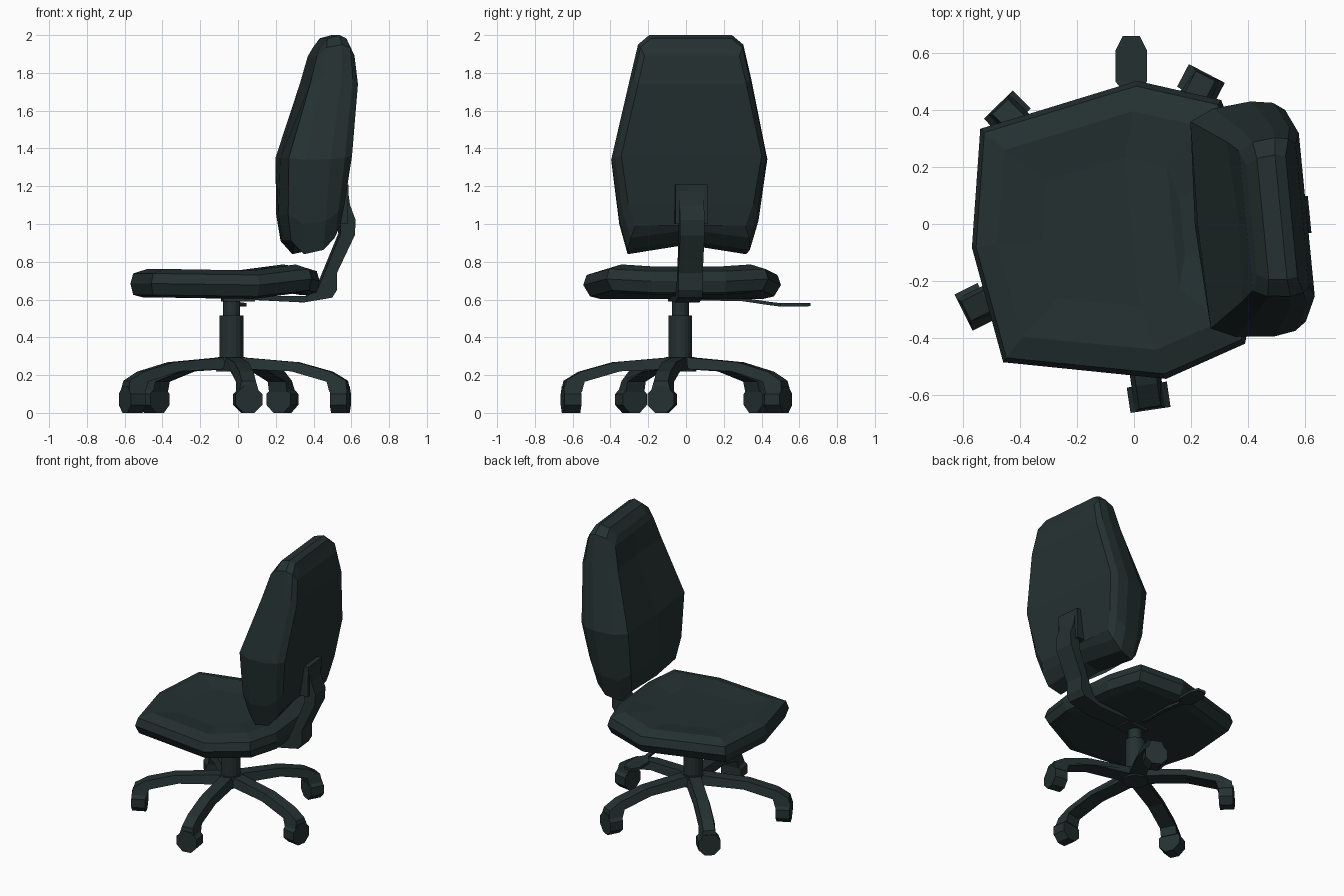
import bpy, bmesh, math
from mathutils import Matrix, Vector

if "Cube" in bpy.data.objects:
    bpy.data.objects.remove(bpy.data.objects["Cube"])

mat = bpy.data.materials.new("dark slate")
mat.diffuse_color = (0.018, 0.030, 0.030, 1)
mat.use_nodes = True
mat.node_tree.nodes["Principled BSDF"].inputs["Base Color"].default_value = mat.diffuse_color

CENTRE = Matrix.Translation((-0.035, -0.03, 0))
CHAIR = CENTRE @ Matrix.Rotation(math.radians(5.6), 4, 'Z')   # chair faces local -x


def finish(name, bm, matrix):
    bm.transform(matrix)
    bmesh.ops.recalc_face_normals(bm, faces=bm.faces[:])
    me = bpy.data.meshes.new(name)
    bm.to_mesh(me)
    bm.free()
    me.materials.append(mat)
    ob = bpy.data.objects.new(name, me)
    bpy.context.collection.objects.link(ob)
    return ob


def half_loft(name, rings, matrix, bulge=None):
    """Skin half rings (y >= 0) mirrored in y; strip caps on both ends.
    bulge moves the centre line of the first cap along x."""
    bm = bmesh.new()
    loops = []
    for ring in rings:
        right = [bm.verts.new(p) for p in ring]
        left = [v if abs(v.co.y) < 1e-6 else bm.verts.new((v.co.x, -v.co.y, v.co.z))
                for v in right]
        loops.append((right, left))
    n = len(rings[0])

    def face(*vs):
        vs = list(dict.fromkeys(vs))
        if len(vs) > 2:
            bm.faces.new(vs)

    (ra, la), (rb, lb) = loops[0], loops[-1]
    mid = None
    if bulge:
        mid = [v if v is w else bm.verts.new((v.co.x + b, 0, v.co.z))
               for v, w, b in zip(ra, la, bulge)]
    for (r0, l0), (r1, l1) in zip(loops, loops[1:]):
        for i in range(n - 1):
            face(r0[i], r0[i + 1], r1[i + 1], r1[i])
            face(l0[i], l0[i + 1], l1[i + 1], l1[i])
        for e in (0, n - 1):                      # bridge across the mirror line
            if r0[e] is l0[e]:
                continue
            if mid and r0 is ra:
                face(r0[e], mid[e], l0[e], l1[e], r1[e])
            else:
                face(r0[e], l0[e], l1[e], r1[e])
    for i in range(n - 1):
        face(rb[i], rb[i + 1], lb[i + 1], lb[i])
        if mid:
            face(ra[i], ra[i + 1], mid[i + 1], mid[i])
            face(la[i], la[i + 1], mid[i + 1], mid[i])
        else:
            face(ra[i], ra[i + 1], la[i + 1], la[i])
    return finish(name, bm, matrix)


def slab(name, profile, width, matrix):
    """Extrude an x-z profile symmetrically in y; width is a function of (x, z)."""
    bm = bmesh.new()
    sides = [[bm.verts.new((x, s * width(x, z), z)) for x, z in profile] for s in (1, -1)]
    n = len(profile)
    for s in sides:
        bm.faces.new(s)
    for i in range(n):
        j = (i + 1) % n
        bm.faces.new((sides[0][i], sides[0][j], sides[1][j], sides[1][i]))
    return finish(name, bm, matrix)


def cylinder(name, r1, r2, z0, z1, sides, matrix):
    bm = bmesh.new()
    bmesh.ops.create_cone(bm, cap_ends=True, segments=sides, radius1=r1, radius2=r2, depth=z1 - z0)
    return finish(name, bm, matrix @ Matrix.Translation((0, 0, (z0 + z1) / 2)))


def box(name, lo, hi, matrix):
    bm = bmesh.new()
    bmesh.ops.create_cube(bm, size=1)
    lo, hi = Vector(lo), Vector(hi)
    return finish(name, bm, matrix @ Matrix.Translation((lo + hi) / 2)
                  @ Matrix.Diagonal((*(hi - lo), 1)))


# Seat cushion: outline (x, y), rings (x scale, y scale, z) from underside to dished top
seat = [(-0.537, 0), (-0.467, 0.412), (0.097, 0.526), (0.385, 0.43), (0.45, 0.2)]
seat_lift = [0, 0, -0.008, 0.024, 0.012]
seat_rings = [(0.87, 0.83, 0.612), (0.97, 0.93, 0.625), (1.0, 1.0, 0.685), (0.97, 0.965, 0.738),
              (0.82, 0.80, 0.762), (0.5, 0.5, 0.742)]
half_loft("seat", [[(-0.04 + (x + 0.04) * sx, y * sy, z + dz)
                    for (x, y), dz in zip(seat, seat_lift)] for sx, sy, z in seat_rings], CHAIR)

# Backrest: outline (y, z, front x, rear x), rings (depth, y scale, upper and lower z scale)
back = [(0.22, 2.0, 0.45, 0.61), (0.28, 1.95, 0.43, 0.63), (0.32, 1.78, 0.39, 0.645),
        (0.415, 1.34, 0.27, 0.605), (0.37, 1.0, 0.27, 0.57), (0.325, 0.84, 0.29, 0.55),
        (0, 0.89, 0.26, 0.55)]
back_rings = [(0, 0.88, 0.88, 0.88), (0.25, 0.97, 0.97, 1.0), (0.65, 1.0, 1.0, 0.96),
              (0.88, 0.97, 0.97, 0.85), (1.0, 0.90, 0.89, 0.74)]
ZC = 1.42
half_loft("backrest", [[(xf + t * (xr - xf), y * s, ZC + (z - ZC) * (up if z > ZC else low))
                        for y, z, xf, xr in back] for t, s, up, low in back_rings], CHAIR,
          bulge=[0, 0, 0.015, -0.01, -0.02, -0.02, 0])

# Bent support arm joining seat and backrest
arm = [(0.08, 0.60), (0.38, 0.585), (0.53, 0.61), (0.555, 0.65), (0.555, 0.74), (0.65, 0.94),
       (0.655, 1.02), (0.625, 1.10), (0.61, 1.2), (0.58, 1.2), (0.57, 1.04), (0.575, 0.95),
       (0.48, 0.72), (0.455, 0.66), (0.40, 0.62), (0.08, 0.62)]
slab("support_arm", arm, lambda x, z: 0.065, CHAIR)
mount = [(0.55, 1.0), (0.61, 1.0), (0.615, 1.21), (0.56, 1.21)]
slab("arm_mount", mount, lambda x, z: 0.085, CHAIR)

# Mechanism under the seat and gas column
box("seat_mechanism", (-0.05, -0.06, 0.590), (0.12, 0.06, 0.62), CHAIR)
cylinder("upper_tube", 0.045, 0.045, 0.50, 0.61, 12, CENTRE)
cylinder("column", 0.063, 0.063, 0.25, 0.515, 16, CENTRE)
cylinder("hub", 0.085, 0.075, 0.22, 0.295, 10, CENTRE)

# Height lever: thin rod and flat paddle on the +y side (half width, y, z)
lever = [(0.012, 0.08, 0.605), (0.012, 0.30, 0.600), (0.014, 0.45, 0.578), (0.055, 0.50, 0.572),
         (0.055, 0.61, 0.572), (0.03, 0.66, 0.574)]
bm = bmesh.new()
prev = None
for hw, y, z in lever:
    cur = [bm.verts.new((-0.01 + sx * hw, y, z + sz * 0.009))
           for sx, sz in ((-1, -1), (1, -1), (1, 1), (-1, 1))]
    if prev:
        for i in range(4):
            bm.faces.new((prev[i], prev[(i + 1) % 4], cur[(i + 1) % 4], cur[i]))
    else:
        bm.faces.new(cur)
    prev = cur
bm.faces.new(prev)
finish("height_lever", bm, Matrix.Identity(4))

# Five-star base: drooping legs, each with a wheel whose axle points outward
leg = [(0, 0.235), (0.33, 0.22), (0.52, 0.165), (0.535, 0.11), (0.63, 0.11), (0.62, 0.17),
       (0.54, 0.218), (0.36, 0.268), (0.08, 0.292), (0, 0.292)]
low_edge = set(leg[:5])
for k in range(5):
    turn = CENTRE @ Matrix.Rotation(math.radians(-9.5 + 72 * k), 4, 'Z')
    slab(f"leg_{k + 1}", leg, lambda x, z: 0.054 if (x, z) in low_edge else 0.038, turn)
    axle = turn @ Matrix.Translation((0.585, 0, 0.071)) @ Matrix.Rotation(math.pi / 2, 4, 'Y') \
        @ Matrix.Rotation(math.pi / 8, 4, 'Z')
    cylinder(f"wheel_{k + 1}", 0.077, 0.077, -0.045, 0.045, 8, axle)
